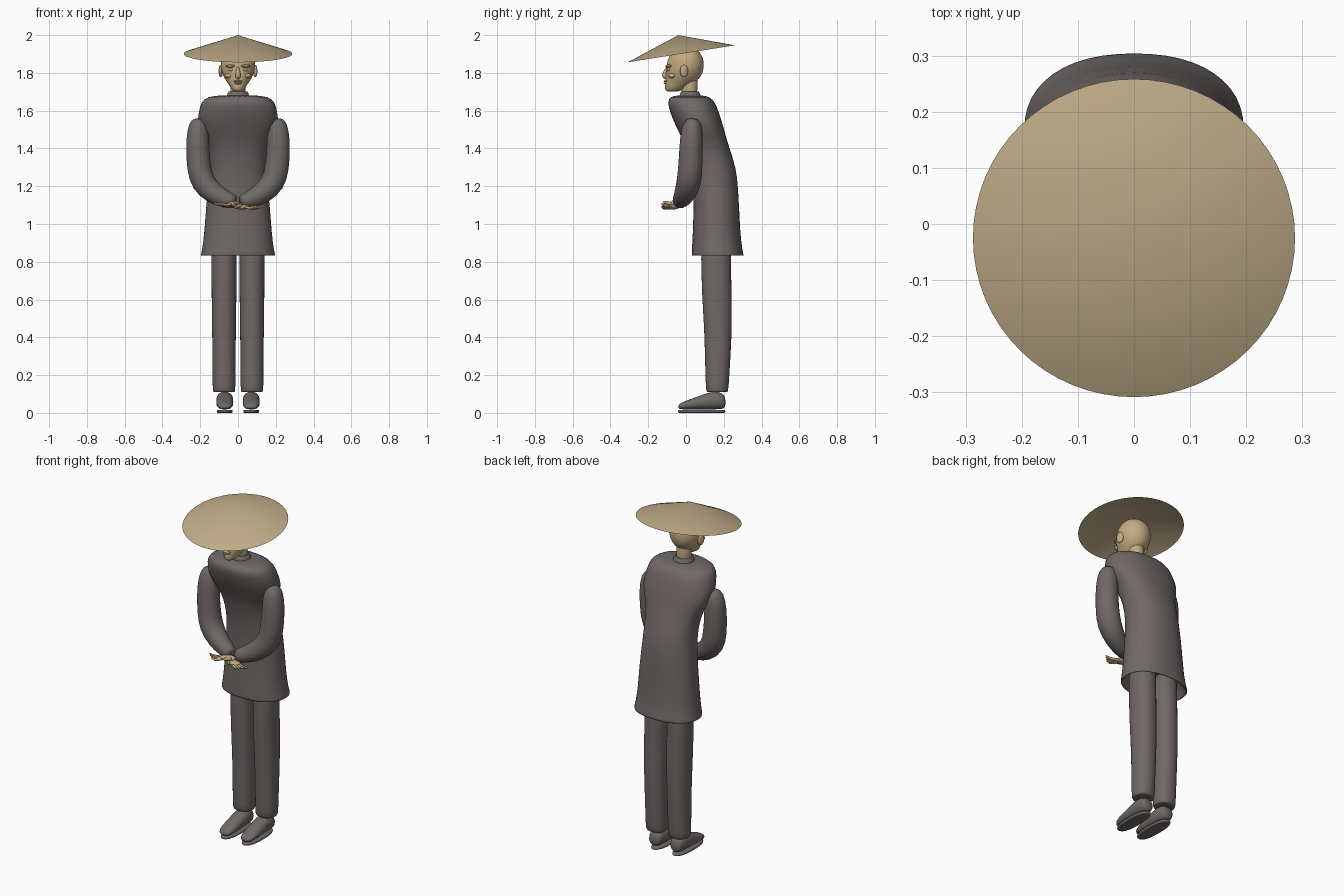
import bpy
import bmesh
import math
from mathutils import Vector, Matrix

cube = bpy.data.objects.get("Cube")
if cube:
    bpy.data.objects.remove(cube, do_unlink=True)

X, Y, Z = Vector((1, 0, 0)), Vector((0, 1, 0)), Vector((0, 0, 1))


def make_material(name, rgb):
    material = bpy.data.materials.new(name)
    material.use_nodes = True
    color = (*rgb, 1)
    material.diffuse_color = color
    shader = material.node_tree.nodes["Principled BSDF"]
    shader.inputs["Base Color"].default_value = color
    shader.inputs["Roughness"].default_value = 0.8
    return material


cloth = make_material("grey cloth", (0.16, 0.14, 0.135))
straw = make_material("woven straw", (0.53, 0.415, 0.25))
skin = make_material("tan skin", (0.55, 0.41, 0.22))


def finish(name, bm, material, levels=0):
    """Turn a bmesh into a smooth shaded object."""
    bmesh.ops.recalc_face_normals(bm, faces=bm.faces)
    mesh = bpy.data.meshes.new(name)
    bm.to_mesh(mesh)
    bm.free()
    mesh.materials.append(material)
    for face in mesh.polygons:
        face.use_smooth = True
    obj = bpy.data.objects.new(name, mesh)
    bpy.context.collection.objects.link(obj)
    if levels:
        subsurf = obj.modifiers.new("smooth", "SUBSURF")
        subsurf.levels = subsurf.render_levels = levels
    return obj


def ring(center, u, v, power=2.0, count=24):
    """Superellipse cross-section spanned by the half axes u and v."""
    points = []
    for i in range(count):
        angle = math.tau * i / count
        c, s = math.cos(angle), math.sin(angle)
        cu = math.copysign(abs(c) ** (2 / power), c)
        sv = math.copysign(abs(s) ** (2 / power), s)
        points.append(center + u * cu + v * sv)
    return points


def loft(name, rings, material, levels=1):
    bm = bmesh.new()
    loops = [[bm.verts.new(p) for p in points] for points in rings]
    for low, high in zip(loops, loops[1:]):
        for i in range(len(low)):
            j = (i + 1) % len(low)
            bm.faces.new((low[i], low[j], high[j], high[i]))
    bm.faces.new(loops[0])
    bm.faces.new(loops[-1])
    return finish(name, bm, material, levels)


def stack(name, rows, material, x=0.0, power=2.0):
    """Loft upright sections given as height, front, back, half width."""
    rings = [ring(Vector((x, (f + b) / 2, z)), X * w, Y * (b - f) / 2, power)
             for z, f, b, w in rows]
    return loft(name, rings, material)


def tube(name, path, radii, material, count=16, levels=1):
    points = [Vector(p) for p in path]
    rings = []
    for i, point in enumerate(points):
        ahead = points[min(i + 1, len(points) - 1)]
        tangent = (ahead - points[max(i - 1, 0)]).normalized()
        u = Y.cross(tangent).normalized()
        v = tangent.cross(u)
        rings.append(ring(point, u * radii[i], v * radii[i], count=count))
    return loft(name, rings, material, levels)


def ball(name, center, size, material, turn=0.0):
    bm = bmesh.new()
    bmesh.ops.create_uvsphere(bm, u_segments=20, v_segments=12, radius=1)
    place = Matrix.Translation(center) @ Matrix.Rotation(turn, 4, "Z")
    bm.transform(place @ Matrix.Diagonal((*size, 1)))
    return finish(name, bm, material)


# Tilted conical hat, open underneath
bm = bmesh.new()
bmesh.ops.create_cone(bm, cap_ends=False, segments=64, radius1=0.287,
                      radius2=0, depth=0.1)
bmesh.ops.remove_doubles(bm, verts=bm.verts, dist=0.0001)
bm.transform(Matrix.Translation((0, -0.025, 1.901))
             @ Matrix.Rotation(math.radians(9), 4, "X")
             @ Matrix.Translation((0, 0, 0.05)))
finish("conical_hat", bm, straw)

# Long stooped tunic with a hollow hem
stack("tunic", [
    (0.93, 0.07, 0.25, 0.15), (0.85, 0.05, 0.285, 0.18),
    (0.83, 0.035, 0.3, 0.195), (0.832, 0.028, 0.308, 0.2),
    (0.86, 0.03, 0.3, 0.192), (0.95, 0.035, 0.288, 0.18),
    (1.1, 0.04, 0.282, 0.17), (1.2, 0.035, 0.275, 0.158),
    (1.29, 0.025, 0.268, 0.152), (1.4, 0.0, 0.232, 0.158),
    (1.46, -0.025, 0.213, 0.185), (1.53, -0.06, 0.195, 0.218),
    (1.59, -0.085, 0.175, 0.21), (1.645, -0.1, 0.155, 0.198),
    (1.675, -0.085, 0.125, 0.165), (1.682, -0.04, 0.08, 0.08),
], cloth, power=2.25)
stack("collar", [
    (1.65, -0.05, 0.09, 0.075), (1.68, -0.035, 0.078, 0.06),
    (1.705, -0.025, 0.068, 0.05), (1.702, -0.018, 0.06, 0.043),
    (1.68, -0.016, 0.058, 0.041),
], cloth)

# Neck and head
stack("neck", [
    (1.64, -0.02, 0.06, 0.042), (1.71, -0.025, 0.058, 0.038),
    (1.8, -0.03, 0.07, 0.05),
], skin)
stack("head", [
    (1.7, -0.1, -0.04, 0.02), (1.712, -0.113, -0.015, 0.034),
    (1.74, -0.11, 0.035, 0.05), (1.77, -0.108, 0.075, 0.072),
    (1.81, -0.106, 0.093, 0.09), (1.85, -0.104, 0.097, 0.093),
    (1.89, -0.09, 0.088, 0.085), (1.925, -0.06, 0.06, 0.06),
    (1.94, -0.02, 0.025, 0.022),
], skin)
tube("nose", [(0, -0.095, 1.835), (0, -0.111, 1.805), (0, -0.118, 1.785),
              (0, -0.1, 1.772)], (0.008, 0.01, 0.016, 0.012), skin)
for name, z, width in (("upper_lip", 1.756, 0.024), ("lower_lip", 1.745, 0.02)):
    ball(name, (0, -0.103, z), (width, 0.016, 0.006), skin)

for side, s in (("left", 1), ("right", -1)):
    # Face details and ears
    ball(side + "_eye", (s * 0.036, -0.088, 1.817), (0.015, 0.013, 0.009), skin)
    ball(side + "_brow", (s * 0.04, -0.092, 1.836), (0.027, 0.016, 0.008),
         skin, s * 0.4)
    ball(side + "_cheekbone", (s * 0.05, -0.075, 1.785), (0.022, 0.018, 0.013),
         skin, s * 0.6)
    ball(side + "_ear", (s * 0.091, -0.01, 1.81), (0.01, 0.022, 0.033),
         skin, s * 0.3)

    # Sleeve bending from the shoulder to the joined cuffs
    tube(side + "_sleeve", [
        (s * 0.205, 0.035, 1.56), (s * 0.21, 0.033, 1.53),
        (s * 0.214, 0.028, 1.45), (s * 0.212, 0.025, 1.35),
        (s * 0.2, 0.02, 1.25), (s * 0.165, 0.008, 1.19),
        (s * 0.095, -0.015, 1.14), (s * 0.025, -0.035, 1.118),
        (s * 0.012, -0.04, 1.115),
    ], (0.025, 0.053, 0.062, 0.064, 0.067, 0.065, 0.053, 0.04, 0.03), cloth)

    # Crossed hand with curled fingers
    level = 1.098 + s * 0.008
    ball(side + "_palm", (-s * 0.02, -0.068, level), (0.046, 0.03, 0.013),
         skin, s * 0.35)
    for k in range(4):
        y = -0.062 - k * 0.013
        reach = 0.13 - k * 0.014
        tube(f"{side}_finger_{k + 1}", [
            (-s * 0.03, y, level), (-s * 0.07, y - 0.012, level - 0.006),
            (-s * (reach - 0.025), y - 0.02, level - 0.007),
            (-s * reach, y - 0.027, level + 0.006),
        ], (0.009, 0.0085, 0.008, 0.005), skin, 8)
    tube(side + "_thumb", [
        (s * 0.01, -0.07, level), (-s * 0.005, -0.098, level + 0.006),
        (-s * 0.025, -0.122, level + 0.012),
    ], (0.011, 0.01, 0.006), skin, 8)

    # Straight trouser leg
    stack(side + "_trouser_leg", [
        (0.112, 0.125, 0.205, 0.045), (0.107, 0.11, 0.22, 0.058),
        (0.125, 0.104, 0.226, 0.061), (0.3, 0.1, 0.236, 0.061),
        (0.45, 0.096, 0.244, 0.064), (0.62, 0.084, 0.242, 0.066),
        (0.83, 0.079, 0.238, 0.067), (0.94, 0.079, 0.238, 0.067),
    ], cloth, s * 0.074, 2.2)

    # Slipper lofted from heel to toe, on a thin sole
    rows = [(0.21, 0.03, 0.08, 0.024), (0.195, 0.02, 0.105, 0.041),
            (0.15, 0.018, 0.118, 0.046), (0.09, 0.018, 0.097, 0.045),
            (0.03, 0.018, 0.076, 0.045), (-0.02, 0.018, 0.056, 0.04),
            (-0.042, 0.022, 0.042, 0.022)]
    loft(side + "_slipper",
         [ring(Vector((s * 0.07, y, (a + b) / 2)), X * w, Z * (b - a) / 2, 2.2)
          for y, a, b, w in rows], cloth)
    stack(side + "_sole", [
        (0, -0.035, 0.2, 0.036), (0, -0.045, 0.21, 0.043),
        (0.016, -0.045, 0.21, 0.043), (0.016, -0.035, 0.2, 0.036),
    ], cloth, s * 0.07, 2.4)
